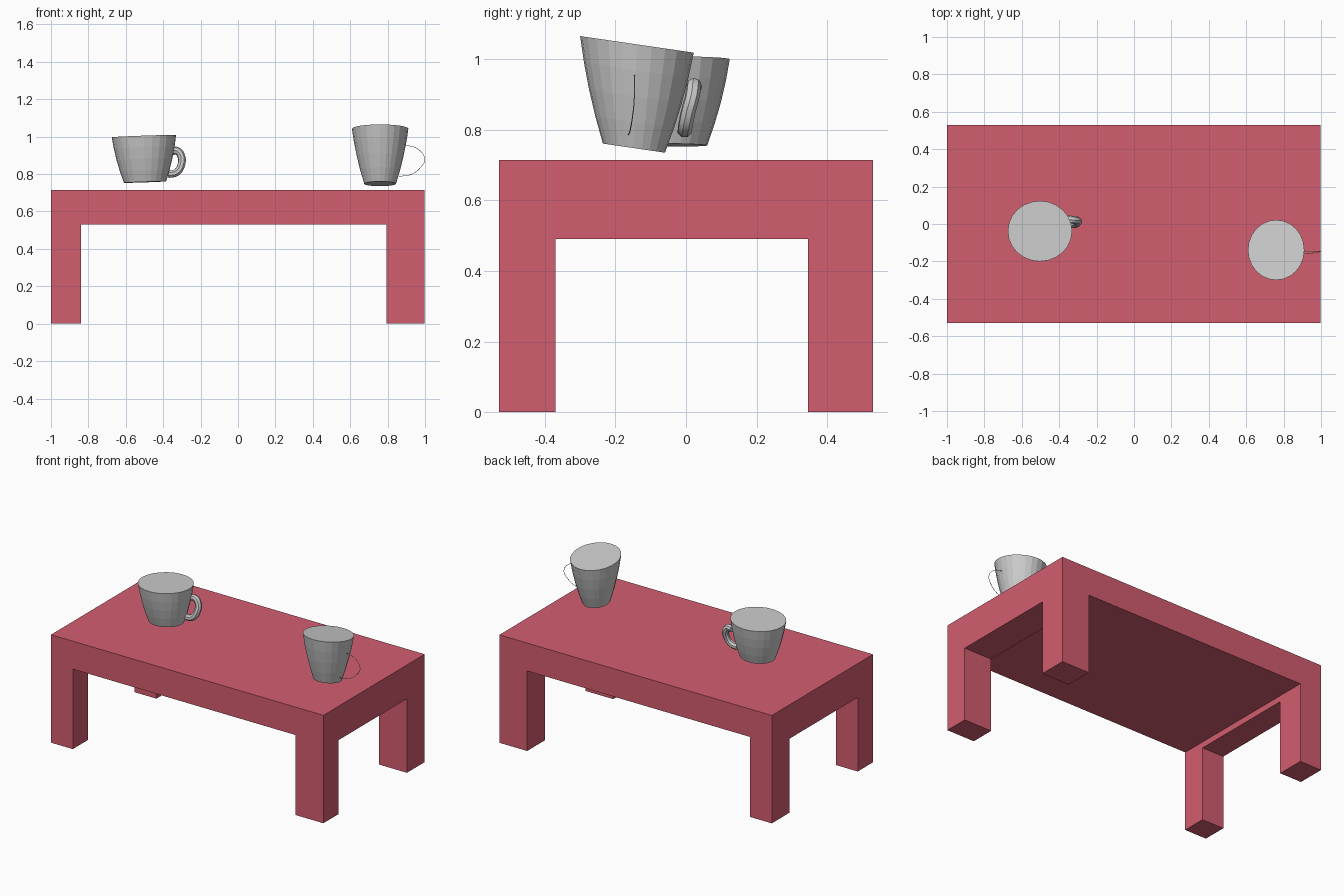
import bpy, bmesh
from math import cos, sin, pi
from mathutils import Vector

if "Cube" in bpy.data.objects:
    bpy.data.objects.remove(bpy.data.objects["Cube"])

red = bpy.data.materials.new("red_paint")
red.diffuse_color = (0.65, 0.11, 0.16, 1)
red.use_nodes = True
red.node_tree.nodes["Principled BSDF"].inputs["Base Color"].default_value = red.diffuse_color


def finish(name, bm, mat=None):
    bmesh.ops.recalc_face_normals(bm, faces=bm.faces)
    me = bpy.data.meshes.new(name)
    bm.to_mesh(me)
    bm.free()
    ob = bpy.data.objects.new(name, me)
    bpy.context.collection.objects.link(ob)
    if mat:
        me.materials.append(mat)
    return ob


def box(name, lo, hi):
    lo, hi = Vector(lo), Vector(hi)
    bm = bmesh.new()
    bmesh.ops.create_cube(bm, size=1)
    for v in bm.verts:
        v.co = (lo + hi) / 2 + v.co * (hi - lo)
    return finish(name, bm, red)


def cup(name, bottom, top, r_bottom, r_top, slope_x, slope_y, sides=24):
    """Closed tapering elliptical body between two slightly tilted ends."""
    bm = bmesh.new()
    rings = []
    for t in (0, 0.25, 0.5, 0.75, 1):
        c = Vector(bottom).lerp(Vector(top), t)
        bulge = 0.028 * t * (1 - t)
        rx, ry = (a + (b - a) * t + bulge for a, b in zip(r_bottom, r_top))
        ring = []
        for i in range(sides):
            a = 2 * pi * i / sides
            dx, dy = rx * cos(a), ry * sin(a)
            ring.append(bm.verts.new(c + Vector((dx, dy, dx * slope_x + dy * slope_y))))
        rings.append(ring)
    for lo, hi in zip(rings, rings[1:]):
        for i in range(sides):
            j = (i + 1) % sides
            bm.faces.new((lo[i], lo[j], hi[j], hi[i]))
    bm.faces.new(rings[0])
    bm.faces.new(rings[-1])
    return finish(name, bm)


def handle(name, points, radius, bevel_res):
    """Round tube along a smooth path, turned into a mesh."""
    cu = bpy.data.curves.new(name, 'CURVE')
    cu.dimensions = '3D'
    cu.bevel_depth = radius
    cu.bevel_resolution = bevel_res
    cu.resolution_u = 5
    cu.use_fill_caps = True
    sp = cu.splines.new('BEZIER')
    sp.bezier_points.add(len(points) - 1)
    for bp, p in zip(sp.bezier_points, points):
        bp.co = p
        bp.handle_left_type = bp.handle_right_type = 'AUTO'
    ob = bpy.data.objects.new(name, cu)
    bpy.context.collection.objects.link(ob)
    bpy.ops.object.select_all(action='DESELECT')
    ob.select_set(True)
    bpy.context.view_layer.objects.active = ob
    bpy.ops.object.convert(target='MESH')
    bpy.ops.object.shade_smooth_by_angle()


# Table: slab, four legs and a shallow drop rail at each end
box("table_top", (-1, -0.53, 0.53), (0.997, 0.53, 0.715))
for sx, x0, x1 in (("left", -1, -0.84), ("right", 0.793, 0.997)):
    for sy, y0, y1 in (("front", -0.53, -0.37), ("back", 0.345, 0.53)):
        box(f"{sy}_{sx}_leg", (x0, y0, 0), (x1, y1, 0.53))
    box(f"{sx}_end_rail", (x0, -0.37, 0.49), (x1, 0.345, 0.53))

# Left cup, wide and low, with a thick handle
cup("left_cup", (-0.497, -0.04, 0.757), (-0.503, -0.038, 1.003),
    (0.113, 0.10), (0.172, 0.162), 0.035, -0.015)
handle("left_cup_handle", [(-0.355, 0.025, 0.922), (-0.325, 0.022, 0.924),
                           (-0.303, 0.018, 0.895), (-0.303, 0.006, 0.85),
                           (-0.327, -0.002, 0.81), (-0.375, -0.004, 0.798)], 0.021, 2)

# Right cup, taller and tilted, with a wire-thin handle
cup("right_cup", (0.76, -0.1475, 0.748), (0.76, -0.139, 1.042),
    (0.085, 0.088), (0.151, 0.161), 0, -0.146)
handle("right_cup_handle", [(0.885, -0.146, 0.957), (0.96, -0.146, 0.935),
                            (0.998, -0.147, 0.88), (0.975, -0.152, 0.834),
                            (0.93, -0.158, 0.80), (0.86, -0.163, 0.787)], 0.0015, 1)
